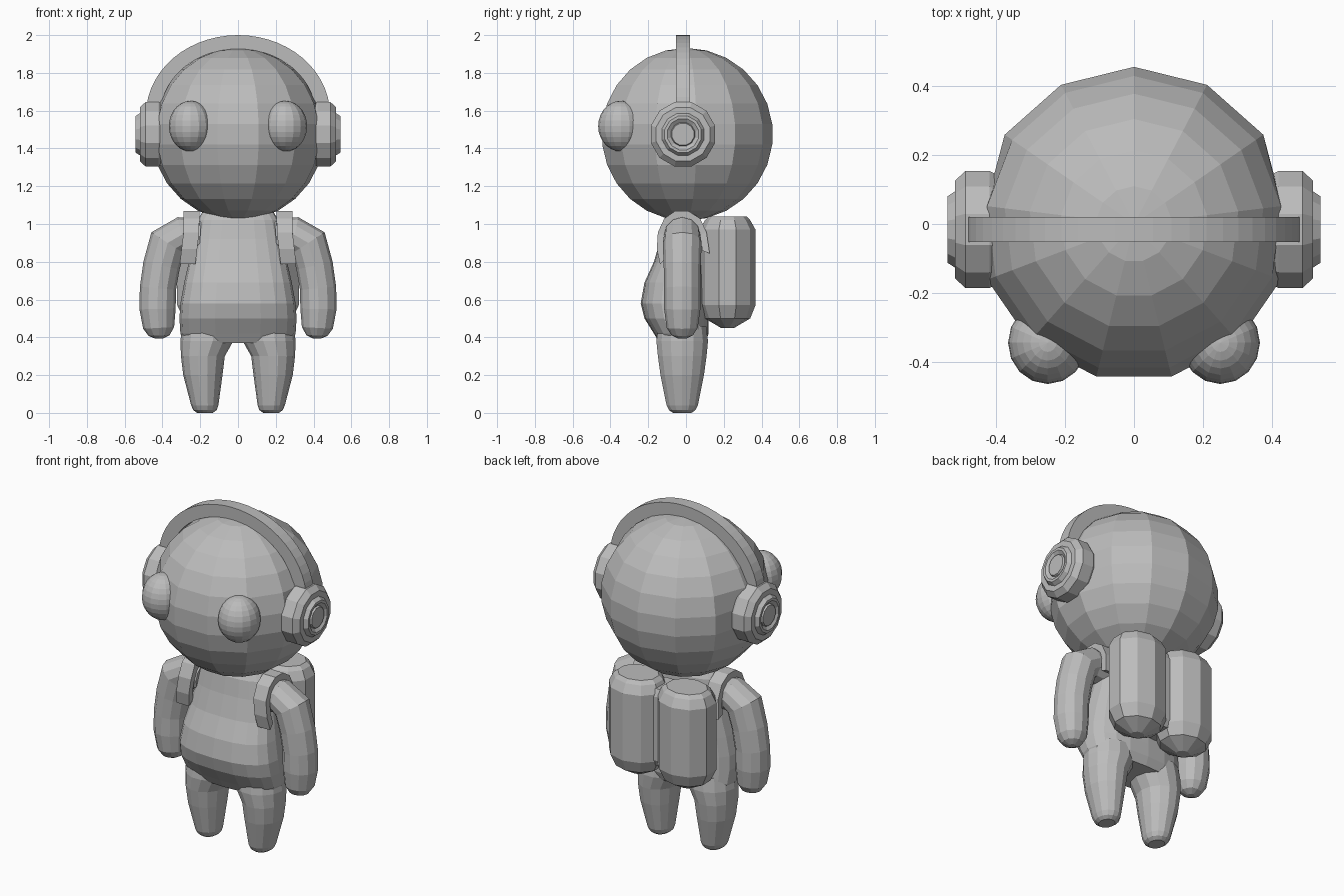
import bpy, bmesh, math
from mathutils import Vector

if "Cube" in bpy.data.objects:
    bpy.data.objects.remove(bpy.data.objects["Cube"])

grey = bpy.data.materials.new("plain grey")
grey.diffuse_color = (0.5, 0.5, 0.5, 1)
grey.use_nodes = True
grey.node_tree.nodes["Principled BSDF"].inputs["Base Color"].default_value = grey.diffuse_color


def finish(name, bm):
    bmesh.ops.recalc_face_normals(bm, faces=bm.faces)
    me = bpy.data.meshes.new(name)
    bm.to_mesh(me)
    bm.free()
    me.materials.append(grey)
    ob = bpy.data.objects.new(name, me)
    bpy.context.collection.objects.link(ob)
    return ob


def loft(name, rings, n, power=1.0, start=0.0, side=1):
    """Skin rings given as (centre, u axis, v axis), capped at both ends."""
    bm = bmesh.new()
    loops = []
    for c, u, v in rings:
        loop = []
        for i in range(n):
            a = start + 2 * math.pi * i / n
            ca, sa = math.cos(a), math.sin(a)
            p = (Vector(c) + Vector(u) * math.copysign(abs(ca) ** power, ca)
                 + Vector(v) * math.copysign(abs(sa) ** power, sa))
            loop.append(bm.verts.new((p.x * side, p.y, p.z)))
        loops.append(loop)
    for a, b in zip(loops, loops[1:]):
        for i in range(n):
            j = (i + 1) % n
            bm.faces.new((a[i], a[j], b[j], b[i]))
    bm.faces.new(loops[0])
    bm.faces.new(loops[-1])
    return finish(name, bm)


def upright(profile):
    """Rings from (z, centre x, centre y, radius x, radius y)."""
    return [((x, y, z), (rx, 0, 0), (0, ry, 0)) for z, x, y, rx, ry in profile]


def ball(name, c, r, seg, rings, turn=0.0, clamp=9.0):
    bm = bmesh.new()
    bmesh.ops.create_uvsphere(bm, u_segments=seg, v_segments=rings, radius=1)
    for v in bm.verts:
        a = math.atan2(v.co.x, v.co.y)
        k = math.hypot(v.co.x, v.co.y)
        step = 2 * math.pi / seg
        # blender starts its segments at some angle; turn them about z
        a += turn
        x = max(-clamp, min(clamp, k * math.sin(a) * r[0]))
        v.co = (c[0] + x, c[1] + k * math.cos(a) * r[1], c[2] + v.co.z * r[2])
    return finish(name, bm)


def strip(name, outer, inner, w0, w1, place):
    """Bent band between two open curves, extruded from w0 to w1."""
    bm = bmesh.new()
    rows = [[bm.verts.new(place(p, w)) for p, w in
             ((o, w0), (o, w1), (i, w1), (i, w0))] for o, i in zip(outer, inner)]
    for a, b in zip(rows, rows[1:]):
        for k in range(4):
            m = (k + 1) % 4
            bm.faces.new((a[k], a[m], b[m], b[k]))
    bm.faces.new(rows[0])
    bm.faces.new(rows[-1])
    return finish(name, bm)


# head: thirteen-sided ball with one corner at the back, flattened at the ears
Z = 1.475
N = 13
head = []
for k in range(N + 1):
    t = math.pi * k / N
    s = max(0.46 * math.sin(t), 0.002)
    head.append(((0, 0, Z + 0.457 * math.cos(t)), (s, 0, 0), (0, s, 0)))
head_ob = loft("head", head, N, start=math.pi / 2)
for v in head_ob.data.vertices:
    v.co.x = max(-0.43, min(0.43, v.co.x))

# headband
def arc(rx, rz, n=28):
    return [(rx * math.cos(math.pi * i / n), 1.58 + rz * math.sin(math.pi * i / n))
            for i in range(n + 1)]


strip("headband", arc(0.487, 0.42), arc(0.41, 0.347), -0.052, 0.02,
      lambda p, w: (p[0], w, p[1]))

# torso with a round belly
torso = [(1.06, .19, -.09, .06), (1.02, .215, -.115, .08), (.92, .235, -.135, .09),
         (.8, .26, -.17, .105), (.69, .285, -.22, .115), (.58, .305, -.24, .12),
         (.5, .31, -.22, .12), (.42, .305, -.17, .12), (.37, .28, -.14, .1)]
loft("torso", upright([(z, 0, (f + b) / 2, rx, (b - f) / 2)
                       for z, rx, f, b in torso]), 20, power=0.8)

for side, tag in ((1, "right"), (-1, "left")):
    # eye
    ball("eye_" + tag, (side * .251, -.345, 1.518), (.115, .12, .134), 16, 14)

    # ear cup with a stepped, recessed outer face
    cup = [(.39, .16), (.42, .176), (.49, .176), (.52, .147), (.52, .115),
           (.542, .1), (.542, .085), (.528, .065), (.538, .06)]
    loft("ear_cup_" + tag, [((x, -.016, Z), (0, r, 0), (0, 0, r)) for x, r in cup],
         12, start=math.pi / 12, side=side)

    # leg
    leg = [(.46, .155, -.02, .14, .13), (.38, .165, -.02, .14, .14),
           (.3, .186, -.02, .116, .132), (.2, .186, -.02, .104, .118),
           (.04, .176, -.02, .072, .085), (.015, .175, -.02, .062, .072),
           (0, .175, -.02, .042, .05)]
    loft("leg_" + tag, upright(leg), 14, side=side)

    # arm swept along a bent path
    path = [(.2, .935, .09), (.3, .942, .096), (.372, .9, .103), (.405, .78, .098),
            (.424, .66, .096), (.426, .55, .096), (.42, .45, .082), (.418, .41, .056),
            (.418, .393, .02)]
    rings = []
    for i, (x, z, r) in enumerate(path):
        a, b = path[max(i - 1, 0)], path[min(i + 1, len(path) - 1)]
        d = Vector((b[0] - a[0], 0, b[1] - a[1])).normalized()
        rings.append(((x, -.02, z), Vector((-d.z, 0, d.x)) * r, (0, r, 0)))
    loft("arm_" + tag, rings, 12, side=side)

    # shoulder strap arching from chest to backpack
    mid = [(-.125, .8), (-.14, .87), (-.135, .95), (-.105, 1.015), (-.055, 1.05),
           (.01, 1.05), (.065, 1.015), (.095, .95), (.11, .85)]
    outer = [(-.02 + (y + .02) * 1.12, .9 + (z - .9) * 1.12) for y, z in mid]
    inner = [(-.02 + (y + .02) * .82, .9 + (z - .9) * .82) for y, z in mid]
    strip("strap_" + tag, outer, inner, .205, .288,
          lambda p, w: (side * (w + max(0, .96 - p[1]) * .12), p[0], p[1]))

    # backpack lobe
    lobe = [(1.04, .12, .1), (1.02, .145, .12), (.97, .17, .148), (.57, .17, .148),
            (.5, .135, .12), (.45, .04, .035)]
    loft("backpack_" + tag, upright([(z, .16, .22, rx, ry) for z, rx, ry in lobe]),
         10, start=math.pi / 10, side=side)

# panel joining the two backpack lobes
core = [(1.0, .1, .08), (.96, .14, .1), (.58, .14, .1), (.54, .1, .08)]
loft("backpack_core", upright([(z, 0, .19, rx, ry) for z, rx, ry in core]), 8,
     power=0.7, start=math.pi / 8)
